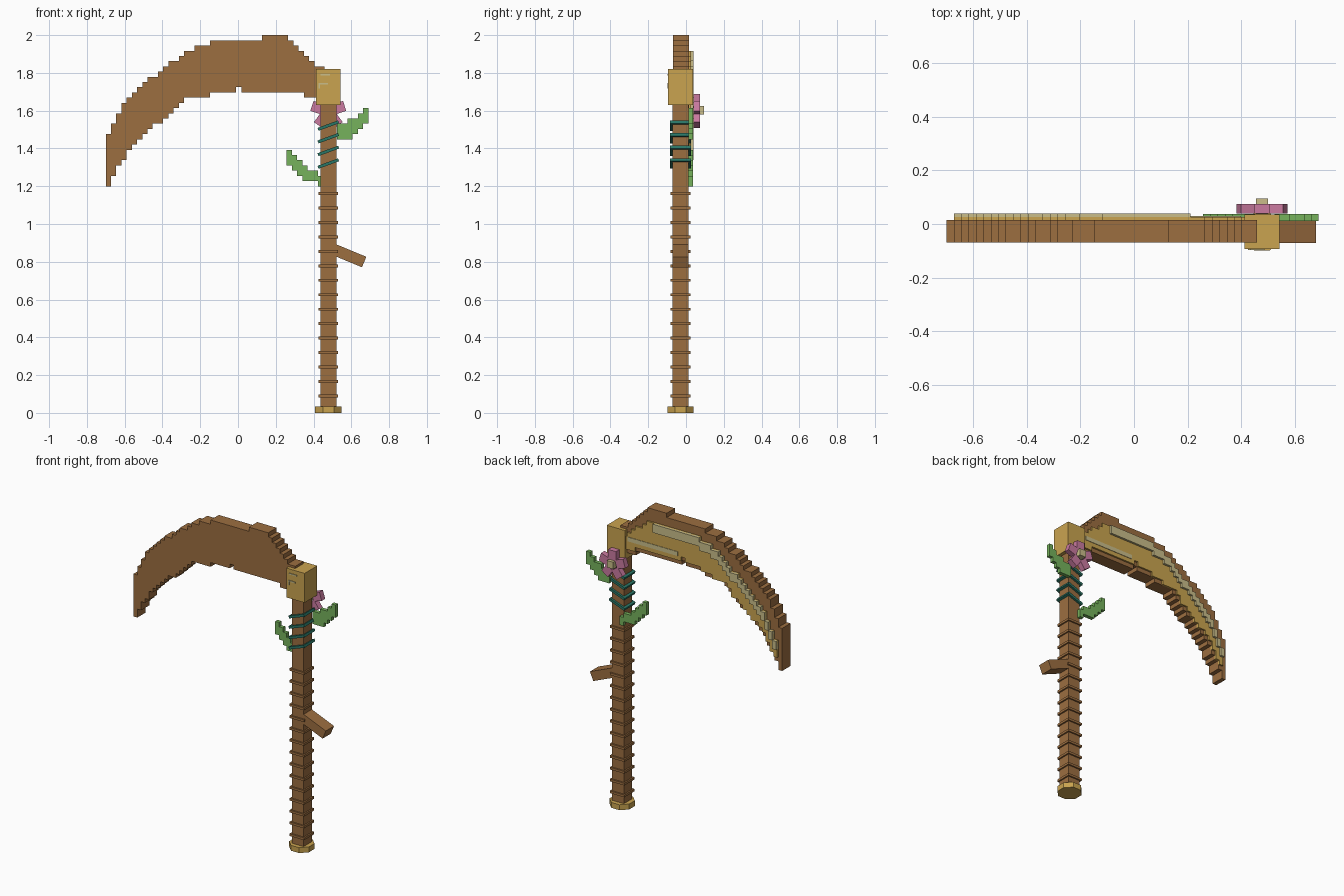
import bpy
import bmesh
from math import cos, sin, pi, radians
from mathutils import Matrix, Vector

old = bpy.data.objects.get("Cube")
if old:
    bpy.data.objects.remove(old, do_unlink=True)

CELL = 0.0276      # width of one step in the stepped outlines
TOP = 2.0
SHAFT_X, SHAFT_Y = 0.478, -0.029


def material(name, red, green, blue):
    def linear(value):
        value /= 255
        return value / 12.92 if value < 0.04 else ((value + 0.055) / 1.055) ** 2.4
    colour = (linear(red), linear(green), linear(blue), 1)
    mat = bpy.data.materials.new(name)
    mat.use_nodes = True
    mat.diffuse_color = colour
    mat.node_tree.nodes["Principled BSDF"].inputs["Base Color"].default_value = colour
    return mat


WOOD = material("brown wood", 156, 110, 64)
GOLD = material("gold", 202, 164, 80)
PALE = material("pale gold", 202, 190, 138)
LEAF = material("leaf green", 118, 178, 92)
PETAL = material("petal pink", 202, 122, 160)
VINE = material("vine teal", 42, 118, 102)


def finish(name, bm, mat):
    bmesh.ops.recalc_face_normals(bm, faces=bm.faces)
    mesh = bpy.data.meshes.new(name)
    bm.to_mesh(mesh)
    bm.free()
    mesh.materials.append(mat)
    obj = bpy.data.objects.new(name, mesh)
    bpy.context.collection.objects.link(obj)
    return obj


def box(name, centre, size, mat, tilt=0):
    """A box turned about the depth axis; positive tilt lowers the +x end."""
    bm = bmesh.new()
    place = (Matrix.Translation(centre) @ Matrix.Rotation(tilt, 4, 'Y')
             @ Matrix.Diagonal((*size, 1)))
    bmesh.ops.create_cube(bm, size=1, matrix=place)
    return finish(name, bm, mat)


def follow(points, x):
    """Height of a polyline at x."""
    if x <= points[0][0]:
        return points[0][1]
    for (xa, za), (xb, zb) in zip(points, points[1:]):
        if x <= xb:
            return za + (zb - za) * (x - xa) / (xb - xa)
    return points[-1][1]


def snap(z):
    return TOP - round((TOP - z) / CELL) * CELL


def stepped_plate(name, start, columns, upper, lower, back, front, mat):
    """A plate whose upper and lower edges climb in square steps."""
    above, below = [], []
    for i in range(columns):
        left = start + i * CELL
        middle = left + CELL / 2
        high = snap(upper(middle))
        low = min(snap(lower(middle)), high - CELL)
        for x in (left, left + CELL):
            above.append((x, high))
            below.append((x, low))
    outline = []
    for point in above + below[::-1]:
        if not outline or point != outline[-1]:
            outline.append(point)
    bm = bmesh.new()
    face = bm.faces.new([bm.verts.new((x, front, z)) for x, z in outline])
    made = bmesh.ops.extrude_face_region(bm, geom=[face])["geom"]
    moved = [v for v in made if isinstance(v, bmesh.types.BMVert)]
    bmesh.ops.translate(bm, verts=moved, vec=Vector((0, back - front, 0)))
    return finish(name, bm, mat)


# Curved blade: wooden body with a gold face and pale ridge on the back
outer = [(-0.69, 1.46), (-0.66, 1.53), (-0.58, 1.675), (-0.45, 1.78), (-0.3, 1.89),
         (-0.18, 1.95), (-0.07, 1.972), (0.11, 1.975), (0.12, 2.0), (0.255, 2.0),
         (0.26, 1.972), (0.34, 1.92), (0.44, 1.825)]
inner = [(-0.686, 1.21), (-0.659, 1.265), (-0.604, 1.35), (-0.576, 1.4), (-0.45, 1.51),
         (-0.36, 1.58), (-0.3, 1.65), (-0.18, 1.675), (-0.1, 1.705), (-0.01, 1.705),
         (0.004, 1.733), (0.018, 1.705), (0.34, 1.705), (0.345, 1.68), (0.44, 1.68)]
margin = [(-0.7, 0.14), (-0.45, 0.1), (-0.2, 0.06), (0.05, 0.05), (0.2, 0.09), (0.44, 0.06)]


def edge_top(x):
    return follow(outer, x)


def edge_bottom(x):
    return follow(inner, x)


def face_top(x):
    return edge_top(x) - follow(margin, x)


stepped_plate("blade_body", -0.7, 42, edge_top, edge_bottom, 0.015, -0.07, WOOD)
stepped_plate("blade_gold_face", -0.7 + CELL, 41, face_top,
              lambda x: edge_bottom(x) + CELL / 2, 0.026, 0.01, GOLD)
stepped_plate("blade_pale_ridge", -0.7 + CELL, 32, face_top,
              lambda x: face_top(x) - 0.055, 0.04, 0.012, PALE)
stepped_plate("blade_glint", 0.04, 13, lambda x: 1.785 + 0.05 * (0.2 - x) / 2,
              lambda x: 1.755, 0.029, 0.02, PALE)

# Shaft with regular raised bands
box("shaft", (SHAFT_X, SHAFT_Y, 0.83), (0.085, 0.085, 1.64), WOOD)
for i in range(15):
    box("shaft_band", (SHAFT_X, SHAFT_Y, 0.09 + i * 0.0765),
        (0.104, 0.104, 0.015), WOOD)

# Side branch
box("side_branch", (0.58, SHAFT_Y, 0.835), (0.19, 0.084, 0.06), WOOD, radians(22.5))

# Eight-sided foot cap
bm = bmesh.new()
bmesh.ops.create_cone(bm, cap_ends=True, segments=8, radius1=0.07 / cos(pi / 8),
                      radius2=0.07 / cos(pi / 8), depth=0.035,
                      matrix=Matrix.Translation((SHAFT_X, SHAFT_Y, 0.0175))
                      @ Matrix.Rotation(pi / 8, 4, 'Z'))
finish("foot_cap", bm, GOLD)

# Head block with small front highlights
box("head_block", (SHAFT_X, SHAFT_Y, 1.725), (0.13, 0.13, 0.19), GOLD)
for x, z, wide, tall in ((0.462, 1.79, 0.052, 0.008), (0.452, 1.743, 0.05, 0.008),
                         (0.43, 1.73, 0.008, 0.025)):
    box("head_highlight", (x, -0.095, z), (wide, 0.006, tall), PALE)

# Slanted vine loops
for i in range(4):
    box("vine_loop", (SHAFT_X, SHAFT_Y, 1.32 + i * 0.067),
        (0.116, 0.112, 0.016), VINE, radians(-20))

# Two stepped leaves
stepped_plate("left_leaf", 0.524, 6,
              lambda x: follow([(0.54, 1.53), (0.62, 1.56), (0.68, 1.63)], x),
              lambda x: follow([(0.54, 1.445), (0.62, 1.465), (0.68, 1.525)], x),
              0.037, 0.012, LEAF)
stepped_plate("right_leaf", 0.258, 7,
              lambda x: follow([(0.27, 1.395), (0.33, 1.325), (0.44, 1.25)], x),
              lambda x: follow([(0.27, 1.3), (0.34, 1.235), (0.44, 1.205)], x),
              0.037, 0.012, LEAF)

# Five-petalled flower on the back
for i in range(5):
    angle = pi / 2 + i * 2 * pi / 5
    box("flower_petal", (SHAFT_X + 0.06 * cos(angle), 0.057, 1.597 + 0.06 * sin(angle)),
        (0.062, 0.036, 0.055), PETAL, -angle)
box("flower_centre", (SHAFT_X, 0.066, 1.603), (0.045, 0.058, 0.045), PALE)
